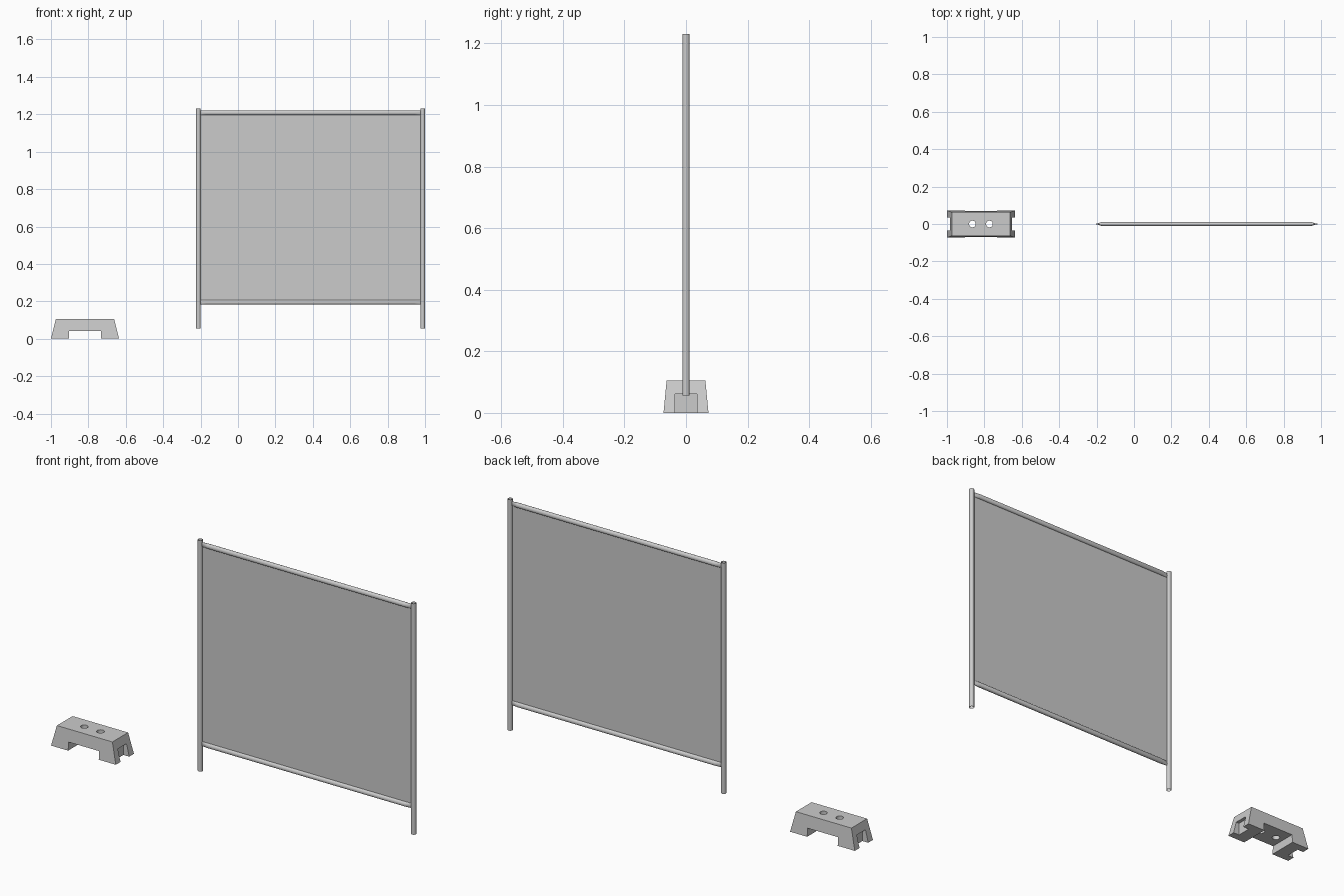
import bpy, bmesh, math
from mathutils import Vector

if "Cube" in bpy.data.objects:
    bpy.data.objects.remove(bpy.data.objects["Cube"])

POST_X = (-0.212, 0.988)
R = 0.012
SIDES = 20


def make_object(name, bm, smooth=False):
    bmesh.ops.recalc_face_normals(bm, faces=bm.faces)
    me = bpy.data.meshes.new(name)
    bm.to_mesh(me)
    bm.free()
    ob = bpy.data.objects.new(name, me)
    bpy.context.collection.objects.link(ob)
    if smooth:
        bpy.ops.object.select_all(action='DESELECT')
        ob.select_set(True)
        bpy.context.view_layer.objects.active = ob
        bpy.ops.object.shade_smooth_by_angle(angle=math.radians(35))
    return ob


def loft(name, rings, closed_ends=False, smooth=False):
    """Skin a list of point rings with quads."""
    bm = bmesh.new()
    loops = [[bm.verts.new(p) for p in ring] for ring in rings]
    n = len(loops[0])
    for a, b in zip(loops, loops[1:]):
        for i in range(n):
            j = (i + 1) % n
            bm.faces.new((a[i], a[j], b[j], b[i]))
    if closed_ends:
        bm.faces.new(loops[0])
        bm.faces.new(loops[-1])
    return make_object(name, bm, smooth)


def rect(x0, x1, y, z):
    return [(x0, -y, z), (x1, -y, z), (x1, y, z), (x0, y, z)]


def circle(x, r, z):
    return [(x + r * math.cos(a), r * math.sin(a), z)
            for a in (2 * math.pi * i / SIDES for i in range(SIDES))]


def rail_ring(x, ry, rz, z):
    return [(x, ry * math.cos(a), z + rz * math.sin(a))
            for a in (2 * math.pi * i / SIDES for i in range(SIDES))]


# upright posts, open tubes
for side, x in zip(("left", "right"), POST_X):
    loft(side + "_post", [circle(x, R, 0.056), circle(x, R, 1.23)], smooth=True)

# horizontal rails with ends pressed flat against the posts
xl, xr = POST_X[0] + R, POST_X[1] - R
for name, z in (("lower_rail", 0.195), ("upper_rail", 1.208)):
    loft(name, [rail_ring(xl - 0.004, 0.002, R, z), rail_ring(xl + 0.004, 0.003, R, z),
                rail_ring(xl + 0.032, R, R, z), rail_ring(xr - 0.032, R, R, z),
                rail_ring(xr - 0.004, 0.003, R, z), rail_ring(xr + 0.004, 0.002, R, z)],
         smooth=True)

# mesh infill as one thin sheet
bm = bmesh.new()
bm.faces.new([bm.verts.new(p) for p in
              ((xl, 0, 0.195), (xr, 0, 0.195), (xr, 0, 1.208), (xl, 0, 1.208))])
make_object("infill_panel", bm)

# tapered foot block
base = loft("foot_block", [rect(-1.0, -0.636, 0.073, 0), rect(-0.974, -0.662, 0.063, 0.105)],
            closed_ends=True)

# cutters: underside channel, end recesses, post sockets
cutters = [
    loft("channel_cutter", [rect(-0.904, -0.732, 0.2, -0.05), rect(-0.904, -0.732, 0.2, 0.042)], True),
    loft("left_recess_cutter", [rect(-1.1, -0.967, 0.035, -0.05), rect(-1.1, -0.967, 0.035, 0.062)], True),
    loft("right_recess_cutter", [rect(-0.669, -0.536, 0.035, -0.05), rect(-0.669, -0.536, 0.035, 0.062)], True),
    loft("left_socket_cutter", [circle(-0.864, 0.018, -0.05), circle(-0.864, 0.018, 0.2)], True),
    loft("right_socket_cutter", [circle(-0.773, 0.018, -0.05), circle(-0.773, 0.018, 0.2)], True),
]
for c in cutters:
    mod = base.modifiers.new(c.name, 'BOOLEAN')
    mod.operation = 'DIFFERENCE'
    mod.solver = 'EXACT'
    mod.object = c
bpy.context.view_layer.update()
bpy.ops.object.select_all(action='DESELECT')
base.select_set(True)
bpy.context.view_layer.objects.active = base
for c in cutters:
    bpy.ops.object.modifier_apply(modifier=c.name)
for c in cutters:
    bpy.data.objects.remove(c)
